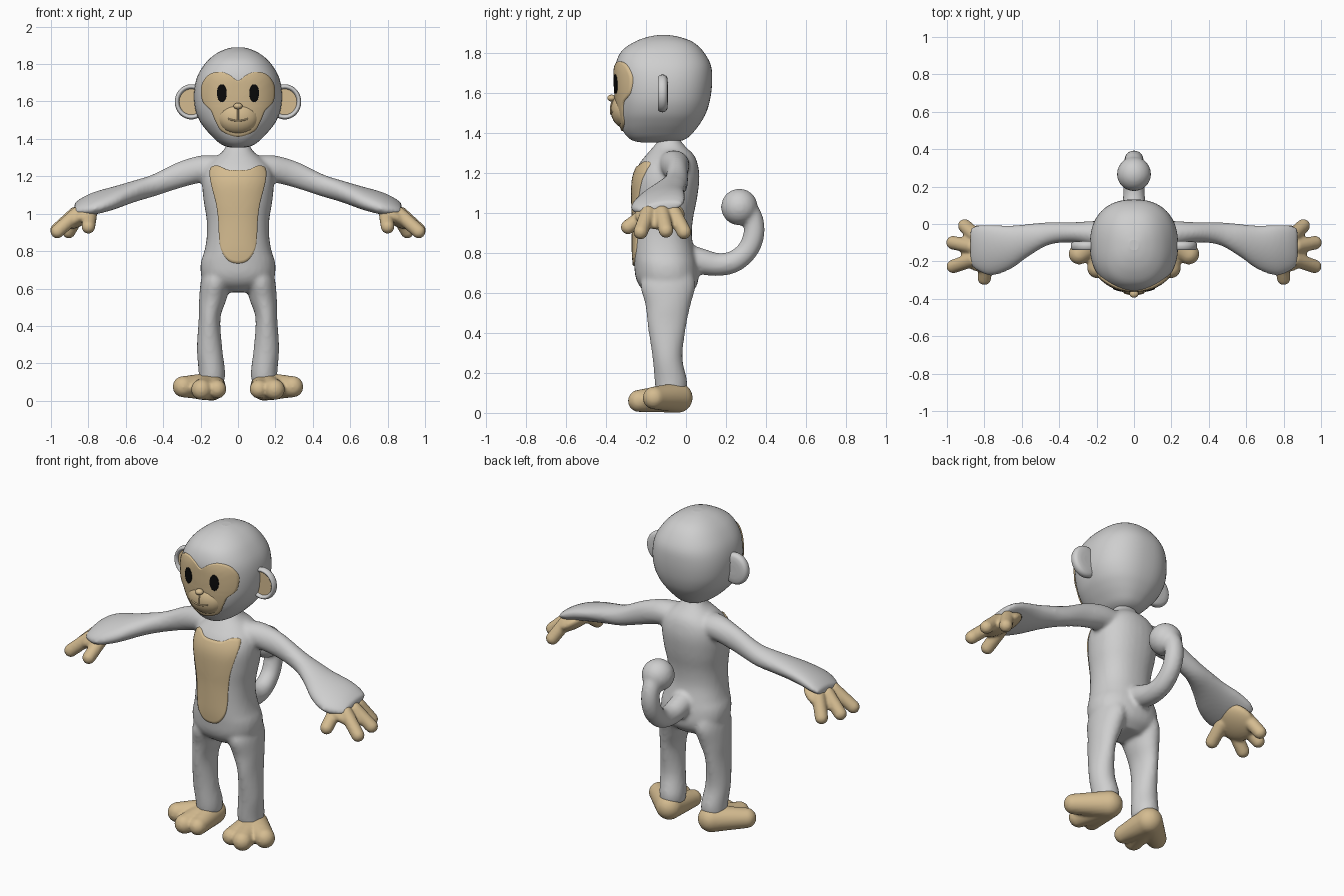
import bpy
import bmesh
import math
from mathutils import Vector, Matrix
from mathutils.bvhtree import BVHTree

if "Cube" in bpy.data.objects:
    bpy.data.objects.remove(bpy.data.objects["Cube"])


def material(name, rgb):
    m = bpy.data.materials.new(name)
    m.use_nodes = True
    m.diffuse_color = (*rgb, 1)
    bsdf = next(n for n in m.node_tree.nodes if n.type == 'BSDF_PRINCIPLED')
    bsdf.inputs["Base Color"].default_value = (*rgb, 1)
    bsdf.inputs["Roughness"].default_value = 0.7
    return m


GREY = material("light grey fur", (0.62, 0.62, 0.62))
TAN = material("tan skin", (0.66, 0.50, 0.28))
BLACK = material("black eye", (0.003, 0.003, 0.003))


def finish(name, bm, mats, voxel=0, mirror=False, solid=True):
    """Turn a bmesh into an object, optionally fused into one skin and mirrored."""
    if solid:
        bmesh.ops.recalc_face_normals(bm, faces=bm.faces)
    for f in bm.faces:
        f.smooth = len(f.verts) < 5
    mesh = bpy.data.meshes.new(name)
    bm.to_mesh(mesh)
    bm.free()
    for m in mats:
        mesh.materials.append(m)
    obj = bpy.data.objects.new(name, mesh)
    bpy.context.scene.collection.objects.link(obj)
    if voxel:
        fuse = obj.modifiers.new("fuse", 'REMESH')
        fuse.mode = 'VOXEL'
        fuse.voxel_size = voxel
        fuse.use_smooth_shade = True
        soft = obj.modifiers.new("soften", 'SMOOTH')
        soft.factor = 0.5
        soft.iterations = 7
    if mirror:
        obj.modifiers.new("mirror", 'MIRROR')
    return obj


def spline(rows, n=4, closed=False):
    """Smooth interpolation through rows of numbers."""
    c = len(rows)
    out = []
    for i in range(c if closed else c - 1):
        p = [rows[j % c] if closed else rows[max(0, min(c - 1, j))] for j in range(i - 1, i + 3)]
        for s in range(n):
            t = s / n
            out.append([0.5 * (2 * b + (d - a) * t + (2 * a - 5 * b + 4 * d - e) * t * t
                               + (3 * b - a - 3 * d + e) * t ** 3) for a, b, d, e in zip(*p)])
    return out if closed else out + [list(rows[-1])]


def loft(bm, sections, seg=32, power=2.0):
    """Skin (centre, u, v) rings; the last face made is the end cap."""
    rings = []
    for centre, u, v in sections:
        ring = []
        for k in range(seg):
            a = math.tau * k / seg
            c, s = math.cos(a), math.sin(a)
            c, s = (math.copysign(abs(w) ** (2 / power), w) for w in (c, s))
            ring.append(bm.verts.new(Vector(centre) + Vector(u) * c + Vector(v) * s))
        rings.append(ring)
    for a, b in zip(rings, rings[1:]):
        for k in range(seg):
            j = (k + 1) % seg
            bm.faces.new((a[k], a[j], b[j], b[k]))
    bm.faces.new(rings[0][::-1])
    return bm.faces.new(rings[-1])


def column(bm, rows, power=2.0, seg=32):
    """Upright loft from rows of z, centre x, half width, front y, back y."""
    loft(bm, [((x, (f + b) / 2, z), (w, 0, 0), (0, (b - f) / 2, 0))
              for z, x, w, f, b in spline(rows)], seg, power)


def ball(bm, centre, radii, rot=None):
    m = Matrix.Translation(centre) @ (rot or Matrix()) @ Matrix.Diagonal((*radii, 1))
    bmesh.ops.create_uvsphere(bm, u_segments=24, v_segments=16, radius=1, matrix=m)


def tube(bm, rows, seg=20):
    """Round-ended tube through rows of x, y, z, radius."""
    pts = [Vector(r[:3]) for r in rows]
    sections = []
    for i, r in enumerate(rows):
        t = (pts[min(i + 1, len(pts) - 1)] - pts[max(i - 1, 0)]).normalized()
        u = t.cross(Vector((1, 0, 0) if abs(t.x) < 0.85 else (0, 0, 1))).normalized()
        sections.append((pts[i], u * r[3], t.cross(u) * r[3]))
    loft(bm, sections, seg)
    for r in (rows[0], rows[-1]):
        ball(bm, r[:3], [r[3]] * 3)


def surface(obj):
    bpy.context.view_layer.update()
    return BVHTree.FromObject(obj, bpy.context.evaluated_depsgraph_get())


def project(tree, x, z, lift):
    loc, nor, _, _ = tree.ray_cast(Vector((x, -2, z)), Vector((0, 1, 0)))
    return loc + (nor if nor.y < 0 else -nor) * lift


def patch(name, tree, outline, centre, mat, lift):
    """Thin plate hugging the front of a surface, its rim tucked under."""
    bm = bmesh.new()
    mid = bm.verts.new(project(tree, *centre, lift))
    prev, n = None, len(outline)
    for t in (0.12, 0.25, 0.38, 0.5, 0.62, 0.74, 0.85, 0.93, 0.98, 1):
        ring = [bm.verts.new(project(tree, centre[0] + (x - centre[0]) * t,
                                     centre[1] + (z - centre[1]) * t, lift if t < 1 else -0.003))
                for x, z in outline]
        for k in range(n):
            j = (k + 1) % n
            bm.faces.new((prev[k], prev[j], ring[j], ring[k]) if prev else (mid, ring[j], ring[k]))
        prev = ring
    bm.normal_update()
    if sum(f.normal.y for f in bm.faces) > 0:
        bmesh.ops.reverse_faces(bm, faces=bm.faces)
    return finish(name, bm, [mat], solid=False)


def symmetric(half):
    return spline(half + [(-x, z) for x, z in half[-2:0:-1]], 5, True)


# Body: torso, legs, arms and tail fused into one skin
bm = bmesh.new()
column(bm, [(0.58, 0, 0.09, -0.16, 0.0), (0.62, 0, 0.17, -0.22, 0.045), (0.67, 0, 0.197, -0.25, 0.062),
            (0.74, 0, 0.199, -0.26, 0.057), (0.80, 0, 0.18, -0.265, 0.045), (0.88, 0, 0.167, -0.265, 0.03),
            (0.97, 0, 0.168, -0.265, 0.035), (1.07, 0, 0.184, -0.268, 0.055), (1.17, 0, 0.192, -0.265, 0.067),
            (1.24, 0, 0.178, -0.238, 0.06), (1.29, 0, 0.135, -0.2, 0.04), (1.33, 0, 0.085, -0.165, 0.0),
            (1.37, 0, 0.063, -0.135, -0.03), (1.42, 0, 0.06, -0.13, -0.03)], 2.25)
for side in (1, -1):
    column(bm, [(z, x * side, w, f, b) for z, x, w, f, b in (
        (0.10, 0.14, 0.068, -0.15, 0.0), (0.16, 0.14, 0.071, -0.157, 0.006), (0.28, 0.152, 0.068, -0.168, -0.018),
        (0.44, 0.152, 0.058, -0.192, 0.002), (0.54, 0.135, 0.073, -0.203, 0.023),
        (0.64, 0.117, 0.082, -0.228, 0.048), (0.72, 0.1, 0.08, -0.2, 0.03))])
    arm = spline([(0.10, -0.07, 1.24, 0.085, 0.07, 0), (0.20, -0.055, 1.238, 0.072, 0.073, 0),
                  (0.32, -0.045, 1.205, 0.055, 0.071, 0), (0.45, -0.05, 1.152, 0.06, 0.06, 0.05),
                  (0.56, -0.085, 1.118, 0.087, 0.057, 0.2), (0.66, -0.125, 1.085, 0.12, 0.056, 0.25),
                  (0.76, -0.14, 1.058, 0.14, 0.052, 0.25), (0.83, -0.13, 1.04, 0.127, 0.042, 0.2),
                  (0.875, -0.12, 1.027, 0.10, 0.025, 0.15)])
    loft(bm, [((x * side, y, z), (0, ry * math.cos(a), ry * math.sin(a)),
               (0, -rz * math.sin(a), rz * math.cos(a))) for x, y, z, ry, rz, a in arm])
tube(bm, spline([(0, -0.02, 0.79, 0.065), (0, 0.08, 0.757, 0.064), (0, 0.16, 0.742, 0.058),
                 (0, 0.24, 0.757, 0.055), (0, 0.305, 0.81, 0.053), (0, 0.337, 0.88, 0.053),
                 (0, 0.34, 0.95, 0.051), (0, 0.315, 1.01, 0.05), (0, 0.27, 1.03, 0.05)]))
ball(bm, (0, 0.267, 1.03), (0.092, 0.092, 0.092))
body = finish("body", bm, [GREY], voxel=0.011)

# Hands: palm, thumb and three fingers
bm = bmesh.new()
ball(bm, (0.83, -0.13, 0.992), (0.115, 0.125, 0.045), Matrix.Rotation(math.radians(35), 4, 'Y'))
for root, tip in (((0.79, -0.19, 1.0), (0.80, -0.29, 0.93)), ((0.86, -0.19, 1.0), (0.966, -0.227, 0.905)),
                  ((0.87, -0.12, 1.0), (0.968, -0.10, 0.912)), ((0.85, -0.06, 1.0), (0.905, -0.01, 0.905))):
    tube(bm, [(*root, 0.038), (*tip, 0.037)])
finish("hands", bm, [TAN], voxel=0.008, mirror=True)

# Feet: rounded heel spreading to three toes
bm = bmesh.new()
for toe in ((0.112, -0.225, 0.062, 0.05), (0.195, -0.235, 0.06, 0.056), (0.293, -0.16, 0.075, 0.057)):
    tube(bm, [(0.142, -0.042, 0.076, 0.076), toe])
    ball(bm, toe[:3], [toe[3]] * 3)
finish("feet", bm, [TAN], voxel=0.009, mirror=True)

# Head
bm = bmesh.new()
column(bm, [(1.353, 0, 0.03, -0.22, -0.10), (1.36, 0, 0.065, -0.26, -0.03), (1.378, 0, 0.10, -0.29, 0.01),
            (1.41, 0, 0.135, -0.315, 0.042), (1.45, 0, 0.172, -0.33, 0.072), (1.50, 0, 0.207, -0.342, 0.10),
            (1.57, 0, 0.231, -0.35, 0.121), (1.66, 0, 0.234, -0.355, 0.131), (1.74, 0, 0.215, -0.353, 0.124),
            (1.81, 0, 0.17, -0.322, 0.085), (1.855, 0, 0.118, -0.26, 0.035), (1.88, 0, 0.065, -0.195, -0.03),
            (1.89, 0, 0.025, -0.14, -0.085)], 2.35, 56)
head = finish("head", bm, [GREY])

# Face mask, eyes and belly plates
face = surface(head)
patch("face_mask", face, symmetric([(0, 1.712), (0.045, 1.742), (0.1, 1.76), (0.16, 1.74), (0.195, 1.68),
                                    (0.188, 1.60), (0.145, 1.552), (0.121, 1.497), (0.085, 1.44), (0, 1.41)]),
      (0, 1.6), TAN, 0.007)
for label, x in (("left_eye", 0.084), ("right_eye", -0.084)):
    ring = [(x + 0.025 * math.cos(math.tau * k / 24), 1.645 + 0.048 * math.sin(math.tau * k / 24))
            for k in range(24)]
    patch(label, face, ring, (x, 1.645), BLACK, 0.012)
patch("belly", surface(body), symmetric([(0, 1.235), (0.06, 1.238), (0.105, 1.258), (0.143, 1.25), (0.15, 1.21),
                                         (0.14, 1.15), (0.115, 1.05), (0.103, 0.95), (0.1, 0.87),
                                         (0.088, 0.8), (0.05, 0.747), (0, 0.733)]),
      (0, 1.0), TAN, 0.007)

# Muzzle, nose and mouth
bm = bmesh.new()
ball(bm, (0, -0.30, 1.515), (0.112, 0.077, 0.092))
muzzle = finish("muzzle", bm, [TAN])
bm = bmesh.new()
ball(bm, (0, -0.372, 1.575), (0.024, 0.022, 0.017))
finish("nose", bm, [TAN])
snout = surface(muzzle)
bm = bmesh.new()
for path in ([(0.0125 * k, 1.497 + 0.0006 * k * k) for k in range(-4, 5)], [(0, 1.56), (0, 1.53), (0, 1.5)]):
    tube(bm, [(*project(snout, x, z, 0.001), 0.0045) for x, z in path], 10)
finish("mouth", bm, [TAN])

# Ears: rounded rim with a sunken tan centre
bm = bmesh.new()
cap = loft(bm, [((0.25, y, 1.598), (0.088 * s, 0, 0), (0, 0, 0.094 * s)) for y, s in spline([
    (-0.09, 0.3), (-0.093, 0.8), (-0.105, 0.97), (-0.12, 1), (-0.135, 0.95),
    (-0.14, 0.87), (-0.135, 0.78), (-0.125, 0.73)], 2)], 40)
cap.material_index = 1
finish("ears", bm, [GREY, TAN], mirror=True)
